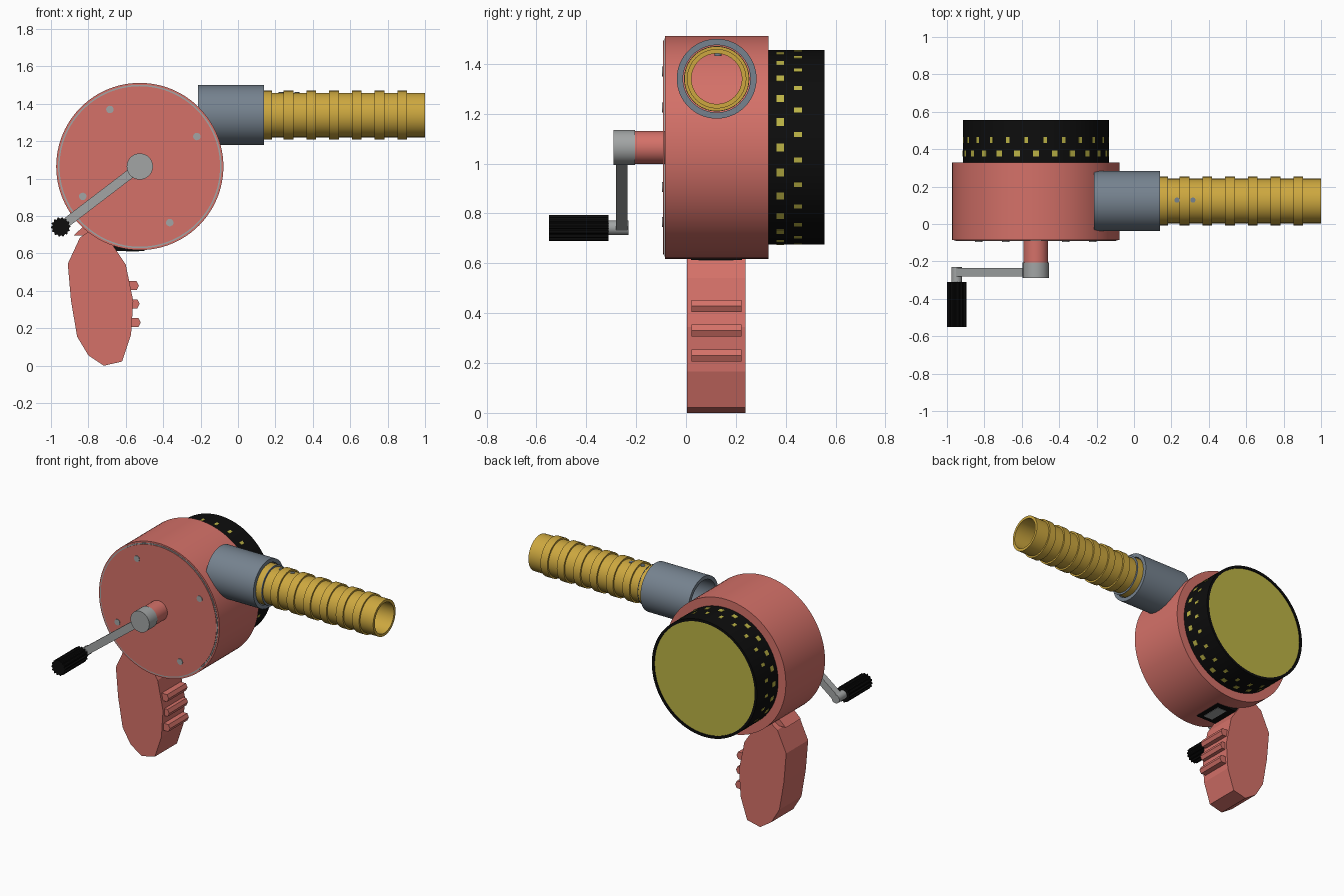
import bpy, bmesh, math
from math import sin, cos, pi, radians

if "Cube" in bpy.data.objects:
    bpy.data.objects.remove(bpy.data.objects["Cube"])


def material(name, r, g, b):
    m = bpy.data.materials.new(name)
    m.diffuse_color = (r, g, b, 1)
    m.use_nodes = True
    m.node_tree.nodes["Principled BSDF"].inputs["Base Color"].default_value = m.diffuse_color
    return m


RED = material("coral red", 0.66, 0.165, 0.14)
GOLD = material("gold", 0.61, 0.39, 0.05)
STEEL = material("blue grey", 0.18, 0.225, 0.275)
GREY = material("light grey", 0.36, 0.375, 0.375)
BLACK = material("black", 0.004, 0.004, 0.004)
OLIVE = material("olive yellow", 0.50, 0.45, 0.06)

CX, CZ = -0.525, 1.07      # drum axis
BY, BZ = 0.123, 1.345      # barrel axis


def finish(bm, name, mat, smooth=False):
    bmesh.ops.recalc_face_normals(bm, faces=bm.faces)
    me = bpy.data.meshes.new(name)
    bm.to_mesh(me)
    bm.free()
    me.materials.append(mat)
    ob = bpy.data.objects.new(name, me)
    bpy.context.collection.objects.link(ob)
    if smooth:
        bpy.ops.object.select_all(action='DESELECT')
        ob.select_set(True)
        bpy.context.view_layer.objects.active = ob
        bpy.ops.object.shade_smooth_by_angle(angle=radians(30))
    return ob


def lathe(name, profile, axis, a, b, mat, seg=64, ring=False):
    """Spin (along, radius) points round x (a=y, b=z) or y (a=x, b=z).
    ring joins the profile into a loop, otherwise both ends are capped."""
    bm = bmesh.new()
    loops = []
    for t, r in profile:
        loop = []
        for i in range(seg):
            u, v = a + r * cos(2 * pi * i / seg), b + r * sin(2 * pi * i / seg)
            loop.append(bm.verts.new((t, u, v) if axis == 'x' else (u, t, v)))
        loops.append(loop)
    pairs = list(zip(loops, loops[1:]))
    if ring:
        pairs.append((loops[-1], loops[0]))
    else:
        bm.faces.new(loops[0])
        bm.faces.new(loops[-1])
    for p, q in pairs:
        for i in range(seg):
            j = (i + 1) % seg
            bm.faces.new((p[i], p[j], q[j], q[i]))
    return finish(bm, name, mat, True)


def rod(name, y0, y1, r, x, z, mat, seg=48):
    return lathe(name, [(y0, r), (y1, r)], 'y', x, z, mat, seg)


def prism(name, pts, y0, y1, mat):
    """Extrude an xz outline along y."""
    bm = bmesh.new()
    f = bm.faces.new([bm.verts.new((x, y0, z)) for x, z in pts])
    new = bmesh.ops.extrude_face_region(bm, geom=[f])['geom']
    bmesh.ops.translate(bm, vec=(0, y1 - y0, 0),
                        verts=[v for v in new if isinstance(v, bmesh.types.BMVert)])
    return finish(bm, name, mat)


# main housing with front plate and its grey seam
rod("housing", -0.085, 0.33, 0.447, CX, CZ, RED, 96)
rod("front_seam", -0.086, -0.0885, 0.437, CX, CZ, GREY, 96)
rod("front_plate", -0.086, -0.092, 0.429, CX, CZ, RED, 96)
for i, (x, z) in enumerate([(-0.685, 1.375), (-0.22, 1.23), (-0.83, 0.91), (-0.365, 0.77)]):
    rod(f"plate_screw_{i}", -0.09, -0.096, 0.02, x, z, GREY, 20)

# rear drum with recessed back cover
lathe("rear_drum", [(0.32, 0.39), (0.555, 0.39), (0.555, 0.373), (0.545, 0.373), (0.32, 0.373)],
      'y', CX, CZ, BLACK, 96, ring=True)
rod("drum_cover", 0.33, 0.549, 0.374, CX, CZ, OLIVE, 96)

# two staggered rows of windows round the drum
bm = bmesh.new()
for y, w, offset in ((0.378, 0.032, 0), (0.45, 0.02, 7.5)):
    for i in range(24):
        ang = radians(15 * i + offset)
        d = w / 2 / 0.39
        quad = []
        for a, yy in ((ang - d, y - .016), (ang + d, y - .016), (ang + d, y + .016), (ang - d, y + .016)):
            quad.append((a, yy))
        lo, hi = [[bm.verts.new((CX + r * cos(a), yy, CZ + r * sin(a))) for a, yy in quad]
                  for r in (0.385, 0.3915)]
        bm.faces.new(hi)
        bm.faces.new(lo)
        for k in range(4):
            bm.faces.new((lo[k], lo[k - 1], hi[k - 1], hi[k]))
finish(bm, "drum_windows", OLIVE)

# barrel collar, open at both ends
lathe("barrel_collar", [(-0.215, 0.16), (0.14, 0.16), (0.14, 0.135), (-0.215, 0.135)],
      'x', BY, BZ, STEEL, 64, ring=True)

# hollow ribbed barrel
profile = [(0.0, 0.101), (0.0, 0.13), (0.18, 0.13), (0.18, 0.119)]
for k in range(6):
    x = 0.27 + 0.1215 * k
    profile += [(x - .026, 0.119), (x - .026, 0.13), (x + .026, 0.13), (x + .026, 0.119)]
profile += [(1.0, 0.119), (1.0, 0.101)]
lathe("barrel", profile, 'x', BY, BZ, GOLD, 64, ring=True)
lathe("barrel_seam", [(0.178, 0.11), (0.178, 0.131), (0.183, 0.131), (0.183, 0.11)],
      'x', BY, BZ, STEEL, 64, ring=True)

# two sight pins on top of the barrel
for i, x in enumerate((0.23, 0.315)):
    bm = bmesh.new()
    bmesh.ops.create_cone(bm, cap_ends=True, segments=16, radius1=0.014, radius2=0.014, depth=0.03)
    bmesh.ops.translate(bm, vec=(x, BY + 0.005, BZ + 0.107), verts=bm.verts)
    finish(bm, f"barrel_pin_{i}", STEEL, True)

# crank: shaft, hub, arm, pin and ribbed handle
HX, HZ = -0.948, 0.747
rod("crank_shaft", -0.21, -0.08, 0.066, CX, CZ, RED)
rod("crank_hub", -0.29, -0.205, 0.07, CX, CZ, GREY)
dx, dz = HX - CX, HZ - CZ
n = math.hypot(dx, dz)
px, pz = -dz / n * 0.025, dx / n * 0.025
prism("crank_arm", [(CX + px, CZ + pz), (HX + px, HZ + pz), (HX - px, HZ - pz), (CX - px, CZ - pz)],
      -0.28, -0.235, GREY)
rod("crank_pin", -0.315, -0.23, 0.029, HX, HZ, GREY, 24)
ribs = []
for i in range(56):
    r = 0.052 if i % 4 < 2 else 0.045
    ribs.append((HX + r * cos(2 * pi * i / 56), HZ + r * sin(2 * pi * i / 56)))
prism("crank_handle", ribs, -0.55, -0.31, BLACK)

# grip with rear spur and finger ridges
prism("grip", [(-0.80, 0.72), (-0.845, 0.69), (-0.91, 0.55), (-0.893, 0.353), (-0.86, 0.16),
               (-0.80, 0.06), (-0.717, 0.005), (-0.62, 0.027), (-0.572, 0.17), (-0.56, 0.35),
               (-0.60, 0.545), (-0.67, 0.65), (-0.68, 0.72)], 0.005, 0.238, RED)
prism("grip_spur", [(-0.88, 0.70), (-0.79, 0.70), (-0.74, 0.78), (-0.81, 0.765)], 0.04, 0.2, RED)
for i, (z, x) in enumerate([(0.433, -0.53), (0.335, -0.526), (0.235, -0.52)]):
    prism(f"finger_ridge_{i}", [(x - .07, z - .024), (x - .012, z - .024), (x, z),
                                (x - .012, z + .024), (x - .07, z + .024)], 0.022, 0.222, RED)

# dark plate under the housing, in front of the grip
prism("underside_plate", [(-0.67, 0.618), (-0.50, 0.618), (-0.50, 0.66), (-0.67, 0.66)], 0.02, 0.225, BLACK)
prism("underside_inset", [(-0.60, 0.616), (-0.53, 0.616), (-0.53, 0.62), (-0.60, 0.62)], 0.05, 0.19, GREY)

# rest the grip exactly on the ground
for ob in bpy.data.objects:
    ob.location.z -= 0.005
